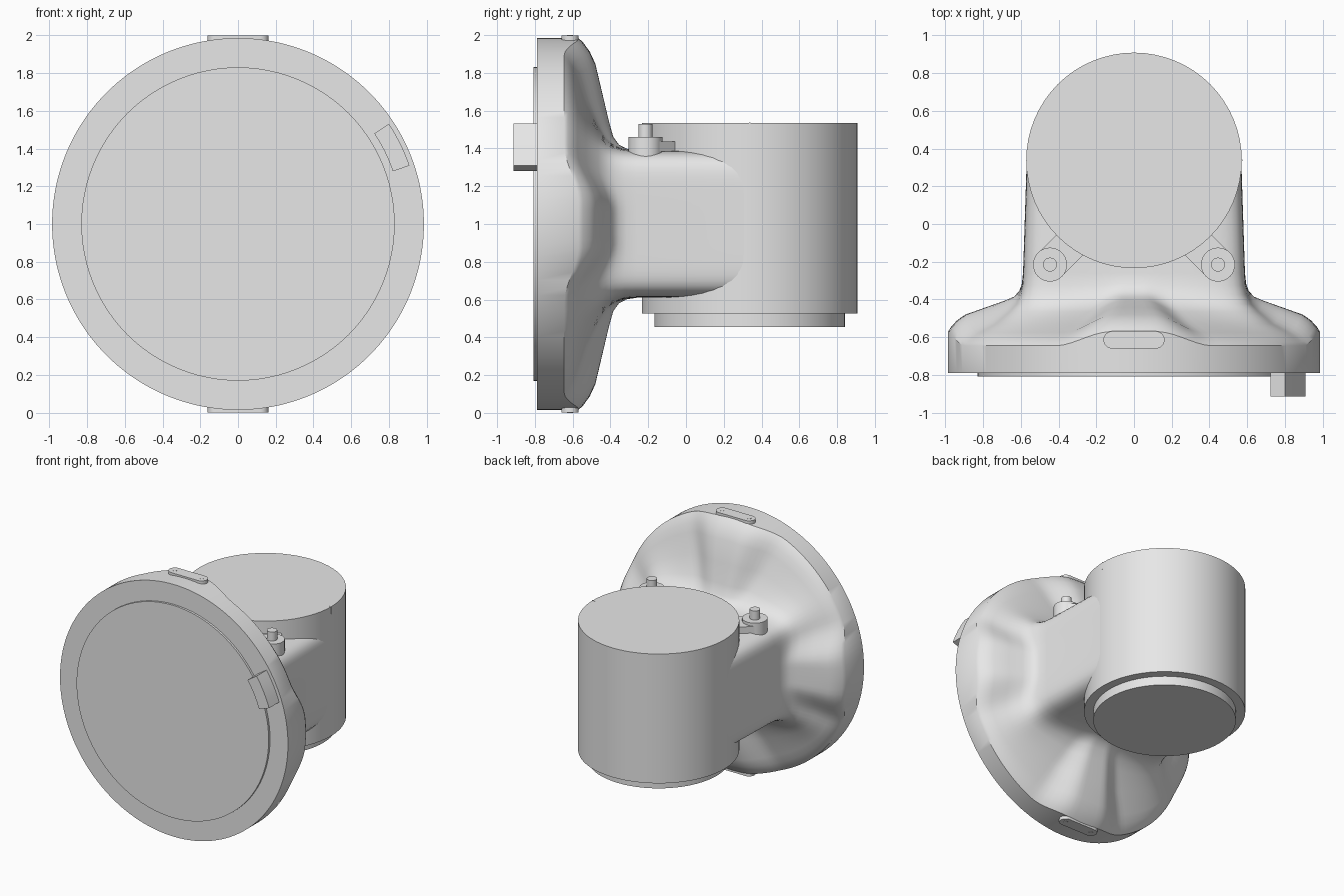
import bpy, bmesh, math
from math import sin, cos, pi, radians

if "Cube" in bpy.data.objects:
    bpy.data.objects.remove(bpy.data.objects["Cube"], do_unlink=True)

grey = bpy.data.materials.new("plain grey")
grey.use_nodes = True
grey.diffuse_color = (0.8, 0.8, 0.8, 1)
grey.node_tree.nodes["Principled BSDF"].inputs["Base Color"].default_value = (0.8, 0.8, 0.8, 1)


def loft(name, rings):
    """Skin a list of matching point rings and cap both ends."""
    bm = bmesh.new()
    rows = [[bm.verts.new(p) for p in ring] for ring in rings]
    n = len(rows[0])
    for a, b in zip(rows, rows[1:]):
        for i in range(n):
            j = (i + 1) % n
            bm.faces.new((a[i], a[j], b[j], b[i]))
    bm.faces.new(rows[0])
    bm.faces.new(rows[-1])
    bmesh.ops.recalc_face_normals(bm, faces=bm.faces)
    mesh = bpy.data.meshes.new(name)
    bm.to_mesh(mesh)
    bm.free()
    mesh.materials.append(grey)
    obj = bpy.data.objects.new(name, mesh)
    bpy.context.collection.objects.link(obj)
    bpy.ops.object.select_all(action="DESELECT")
    obj.select_set(True)
    bpy.context.view_layer.objects.active = obj
    bpy.ops.object.shade_smooth_by_angle(angle=radians(35))
    return obj


def circle(x, y, r, n):
    return [(x + r * cos(2 * pi * i / n), y + r * sin(2 * pi * i / n)) for i in range(n)]


def upright(name, outline, levels):
    """Extrude an xy outline through the given heights."""
    return loft(name, [[(x, y, z) for x, y in outline] for z in levels])


def facing(name, outline, depths):
    """Extrude an xz outline through the given y depths."""
    return loft(name, [[(x, y, z) for x, z in outline] for y in depths])


# Round flange flowing into the rectangular neck
SEG = 144
RIM = 0.985
# (blend from neck to rim, y on the four ridges, y in the hollows between)
SECTION = [
    (1, -0.79, -0.79), (1, -0.57, -0.645), (0.96, -0.545, -0.625),
    (0.88, -0.51, -0.60), (0.77, -0.48, -0.575), (0.5, -0.442, -0.53),
    (0.25, -0.407, -0.465), (0.12, -0.385, -0.425), (0.05, -0.355, -0.375),
    (0.015, -0.315, -0.325), (0, -0.26, -0.26),
]


def neck_radius(a, half_w=0.588, half_h=0.39, power=8):
    return (abs(cos(a) / half_w) ** power + abs(sin(a) / half_h) ** power) ** (-1 / power)


def ridge(a):
    """One on the four main directions, easing to zero between them."""
    off = abs((a + pi / 4) % (pi / 2) - pi / 4)
    s = min(1, max(0, (radians(25) - off) / radians(18)))
    return s * s * (3 - 2 * s)


angles = [2 * pi * i / SEG for i in range(SEG)]
rings = []
for t, high, low in SECTION:
    ring = []
    for a in angles:
        r = neck_radius(a) * (1 - t) + RIM * t
        ring.append((r * cos(a), low + (high - low) * ridge(a), 1 + r * sin(a)))
    rings.append(ring)
rings.append([(x * 0.967, 0.335, z) for x, y, z in rings[-1]])
loft("flange_and_neck", rings)

# Shallow disc on the front face
facing("front_disc", circle(0, 1, 0.83, 96), (-0.78, -0.807))

# Curved block near the front edge
arc = [radians(18.8 + 14.8 * i / 4) for i in range(5)]
block = [(0.867 * cos(a), 1 + 0.867 * sin(a)) for a in arc]
block += [(0.96 * cos(a), 1 + 0.96 * sin(a)) for a in reversed(arc)]
facing("front_block", block, (-0.78, -0.913))

# Upright drum with a smaller lip below
CY = 0.337
upright("drum", circle(0, CY, 0.571, 64), (0.525, 1.535))
upright("drum_lip", circle(0, CY, 0.505, 64), (0.455, 0.56))

# Thin seam mark at the top of the drum
upright("seam_mark", [(0.55, CY - 0.004), (0.574, CY - 0.004),
                      (0.574, CY + 0.004), (0.55, CY + 0.004)], (1.48, 1.537))

# Pins with washers and tabs beside the drum
for side, label in ((1, "left"), (-1, "right")):
    px, py = side * 0.445, -0.215
    upright(label + "_washer", circle(px, py, 0.09, 32), (1.33, 1.46))
    upright(label + "_pin", circle(px, py, 0.037, 24), (1.45, 1.53))
    d = 0.5 ** 0.5
    tab = [(px + d * (-side * u + side * v), py + d * (u + v))
           for u, v in ((0, -0.088), (0.2, -0.088), (0.2, 0.088), (0, 0.088))]
    upright(label + "_tab", tab, (1.385, 1.437))

# Rounded plates with two screws on the rim, above and below
plate = []
for end in (1, -1):
    for i in range(13):
        a = -pi / 2 + pi * i / 12
        plate.append((end * (0.116 + 0.046 * cos(a)), -0.614 + end * 0.046 * sin(a)))
for up, label in ((1, "top"), (-1, "bottom")):
    upright(label + "_plate", plate, (1 + up * 0.94, 1 + up * 0.998))
    for x in (-0.116, 0.116):
        upright(label + "_screw", circle(x, -0.614, 0.016, 16), (1 + up * 0.98, 1 + up))
